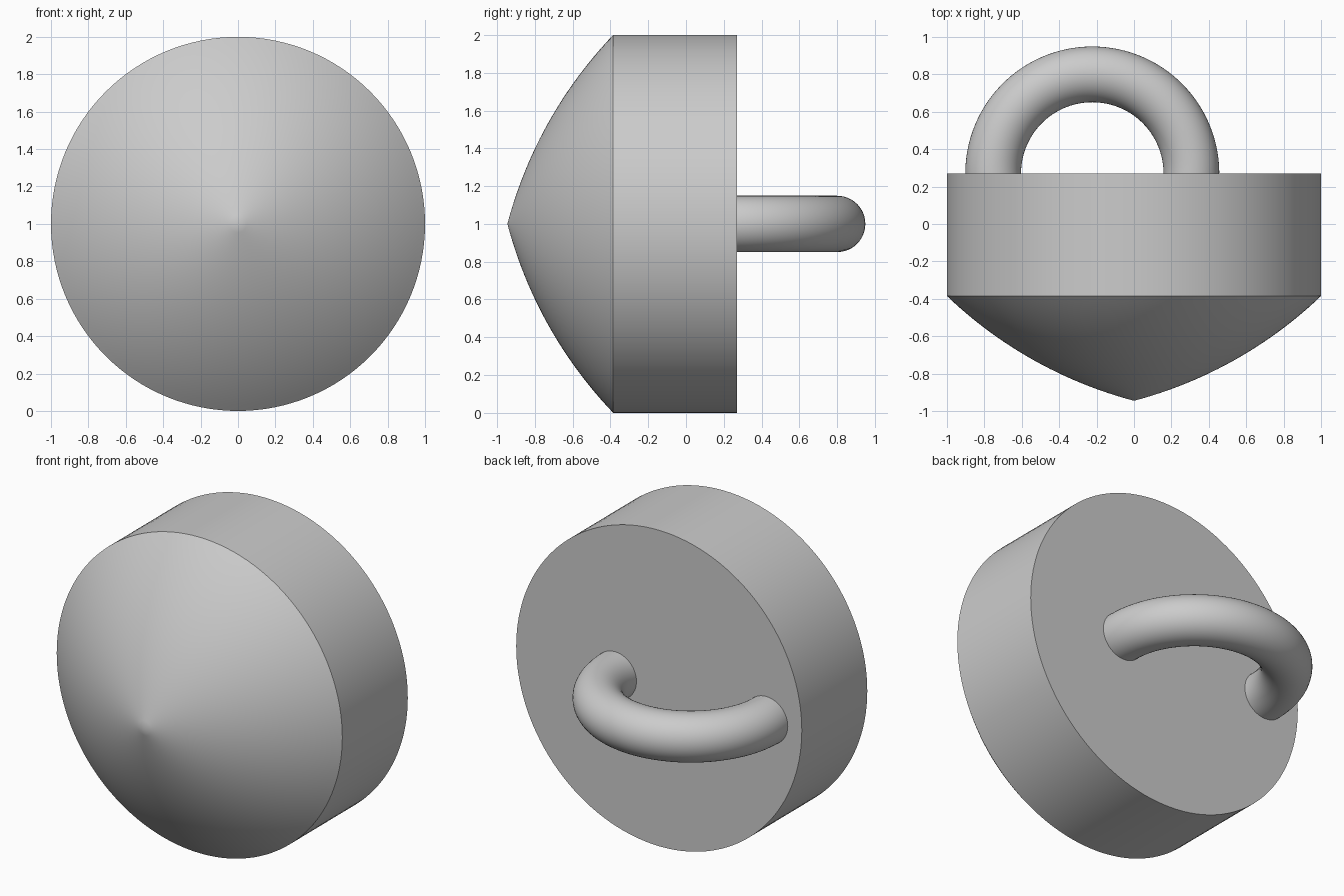
import bpy, bmesh, math
from mathutils import Vector, Matrix

cube = bpy.data.objects.get("Cube")
if cube:
    bpy.data.objects.remove(cube, do_unlink=True)

# Single plain grey finish
grey = bpy.data.materials.new("plain grey")
grey.use_nodes = True
colour = (0.6, 0.6, 0.6, 1)
grey.diffuse_color = colour
grey.node_tree.nodes["Principled BSDF"].inputs["Base Color"].default_value = colour


def revolve(name, points, centre, axis, angle, steps, closed=False):
    """Sweep a profile around an axis and make a shaded object from it."""
    bm = bmesh.new()
    verts = [bm.verts.new(p) for p in points]
    edges = [bm.edges.new(pair) for pair in zip(verts, verts[1:])]
    if closed:
        edges.append(bm.edges.new((verts[-1], verts[0])))
    bmesh.ops.spin(bm, geom=verts + edges, cent=centre, axis=axis,
                   angle=angle, steps=steps, use_duplicate=False)
    bmesh.ops.remove_doubles(bm, verts=bm.verts, dist=0.0001)
    if closed:
        bmesh.ops.holes_fill(bm, edges=[e for e in bm.edges if e.is_boundary], sides=0)
    bmesh.ops.recalc_face_normals(bm, faces=bm.faces)
    mesh = bpy.data.meshes.new(name)
    bm.to_mesh(mesh)
    bm.free()
    mesh.materials.append(grey)
    obj = bpy.data.objects.new(name, mesh)
    bpy.context.collection.objects.link(obj)
    bpy.ops.object.select_all(action='DESELECT')
    obj.select_set(True)
    bpy.context.view_layer.objects.active = obj
    bpy.ops.object.shade_smooth_by_angle(angle=math.radians(30))
    return obj


# Round body with a bulging, pointed front and a flat back
FRONT, RIM, BACK = -0.945, -0.385, 0.27
chord = Vector((1, RIM - FRONT))
normal = Vector((chord.y, -chord.x)).normalized()
half_turn = math.radians(14.5)
radius = chord.length / 2 / math.sin(half_turn)
middle = Vector((0, FRONT)) + chord / 2 - normal * radius * math.cos(half_turn)
spoke = Vector((0, FRONT)) - middle
profile = []
for i in range(25):
    p = middle + Matrix.Rotation(2 * half_turn * i / 24, 2) @ spoke
    profile.append((p.x, p.y, 1))
profile += [(1, BACK, 1), (0, BACK, 1)]
revolve("body", profile, (0, 0, 1), (0, 1, 0), math.tau, 128)

# Half-ring loop on the back, with its ends sunk into the body
HUB, RING, TUBE = Vector((-0.223, BACK, 1)), 0.53, 0.149
sink = math.radians(8)
start = Matrix.Rotation(-sink, 3, 'Z')
circle = []
for i in range(48):
    a = math.tau * i / 48
    circle.append(HUB + start @ Vector((RING + TUBE * math.cos(a), 0, TUBE * math.sin(a))))
revolve("back_loop", circle, HUB, (0, 0, 1), math.pi + 2 * sink, 64, closed=True)
